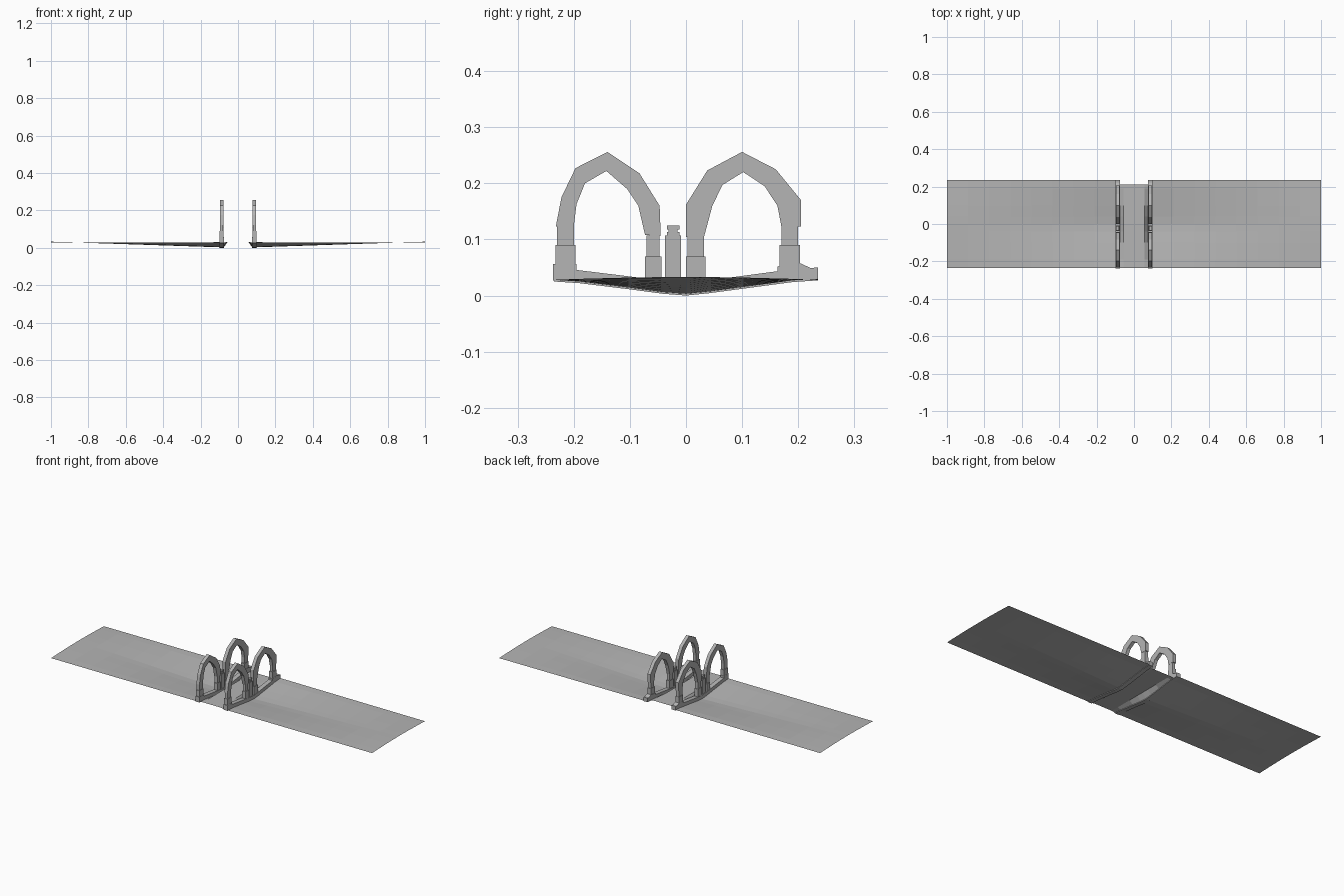
import bpy
import bmesh

if "Cube" in bpy.data.objects:
    bpy.data.objects.remove(bpy.data.objects["Cube"])

stone = bpy.data.materials.new("pale grey stone")
stone.use_nodes = True
grey = (0.46, 0.46, 0.46, 1)
stone.diffuse_color = grey
stone.node_tree.nodes["Principled BSDF"].inputs["Base Color"].default_value = grey


def finish(name, bm, mirror=True):
    mesh = bpy.data.meshes.new(name)
    bm.to_mesh(mesh)
    bm.free()
    mesh.materials.append(stone)
    obj = bpy.data.objects.new(name, mesh)
    bpy.context.collection.objects.link(obj)
    if mirror:
        obj.modifiers.new("Both sides", "MIRROR")
    return obj


def band(name, outer, inner, x0, x1):
    """Closed solid between two (y, z) paths, with its thickness along x."""
    bm = bmesh.new()
    rings = [[bm.verts.new(p) for p in
              ((x0, *a), (x1, *a), (x1, *b), (x0, *b))]
             for a, b in zip(outer, inner)]
    for r, s in zip(rings, rings[1:]):
        for i in range(4):
            j = (i + 1) % 4
            bm.faces.new((r[i], r[j], s[j], s[i]))
    bm.faces.new(rings[0])
    bm.faces.new(rings[-1])
    bmesh.ops.recalc_face_normals(bm, faces=bm.faces)
    return finish(name, bm)


def block(name, y0, y1, z0, z1, x0=0.078, x1=0.097):
    return band(name, [(y0, z1), (y1, z1)], [(y0, z0), (y1, z0)], x0, x1)


def sheet(name, rows, mirror=True):
    """Open surface whose rows run along y and are ordered along +x."""
    bm = bmesh.new()
    grid = [[bm.verts.new(p) for p in row] for row in rows]
    for r, s in zip(grid, grid[1:]):
        for i in range(len(r) - 1):
            bm.faces.new((r[i], s[i], s[i + 1], r[i + 1]))
    return finish(name, bm, mirror)


# Ground: a valley at the crossing that flattens towards the far ends
valley = [(-0.235, 0.028), (-0.19, 0.025), (-0.1, 0.014), (-0.04, 0.006),
          (0, 0.003), (0.04, 0.007), (0.1, 0.015), (0.19, 0.027), (0.235, 0.03)]
rows = []
for step in range(9):
    t = step / 8
    rows.append([(0.097 + 0.903 * t, y,
                  z * (1 - t) + t * (0.033 - 0.005 * (y / 0.235) ** 2))
                 for y, z in valley])
sheet("ground", rows)

# Flat deck and the sloped skirts below its edges
ends = (-0.235, 0.21)
sheet("deck", [[(x, y, 0.032) for y in ends] for x in (-0.055, 0.055)], False)
path = valley[:-1] + [(0.21, 0.028)]
sheet("deck_skirt", [[(0.055, y, 0.032) for y, z in path],
                     [(0.076, y, z) for y, z in path]])

# Kerb beams following the valley
band("kerb_beam", [(y, z + 0.02) for y, z in valley],
     [(y, z - 0.003) for y, z in valley], 0.075, 0.1)

# Arches, one at each end of every kerb
front_outer = [(-0.232, 0.123), (-0.222, 0.175), (-0.197, 0.227), (-0.14, 0.256),
               (-0.083, 0.218), (-0.047, 0.16), (-0.045, 0.106)]
front_inner = [(-0.2, 0.123), (-0.195, 0.163), (-0.18, 0.2), (-0.142, 0.222),
               (-0.105, 0.19), (-0.085, 0.16), (-0.073, 0.108)]
band("front_arch", front_outer, front_inner, 0.078, 0.097)
back_outer = [(0, 0.104), (0, 0.162), (0.038, 0.223), (0.1, 0.256),
              (0.16, 0.225), (0.205, 0.17), (0.205, 0.123)]
back_inner = [(0.032, 0.104), (0.047, 0.16), (0.065, 0.197), (0.102, 0.22),
              (0.14, 0.195), (0.163, 0.16), (0.17, 0.123)]
band("back_arch", back_outer, back_inner, 0.078, 0.097)

# Stepped pillars: shaft range in y, base height, foot height, top height
for name, y0, y1, foot, step, top in (
        ("front_outer", -0.23, -0.2, 0.05, 0.09, 0.123),
        ("front_inner", -0.07, -0.047, 0.012, 0.07, 0.107),
        ("back_inner", 0.003, 0.032, 0.008, 0.07, 0.104),
        ("back_outer", 0.17, 0.2, 0.05, 0.09, 0.123)):
    block(name + "_shaft", y0, y1, step, top, 0.079, 0.096)
    block(name + "_base", y0 - 0.003, y1 + 0.003, foot, step, 0.077, 0.099)

# End plinths
block("front_plinth", -0.237, -0.195, 0.027, 0.056, 0.075, 0.1)
band("back_plinth", [(0.163, 0.052), (0.205, 0.057), (0.235, 0.043)],
     [(0.163, 0.03), (0.205, 0.03), (0.235, 0.03)], 0.075, 0.1)

# Short post with a stepped cap between the arches
block("middle_post", -0.037, -0.009, 0.008, 0.107)
block("post_neck", -0.034, -0.012, 0.107, 0.113, 0.08, 0.095)
block("post_collar", -0.031, -0.015, 0.113, 0.118, 0.082, 0.093)
block("post_cap", -0.034, -0.012, 0.118, 0.125, 0.08, 0.095)
